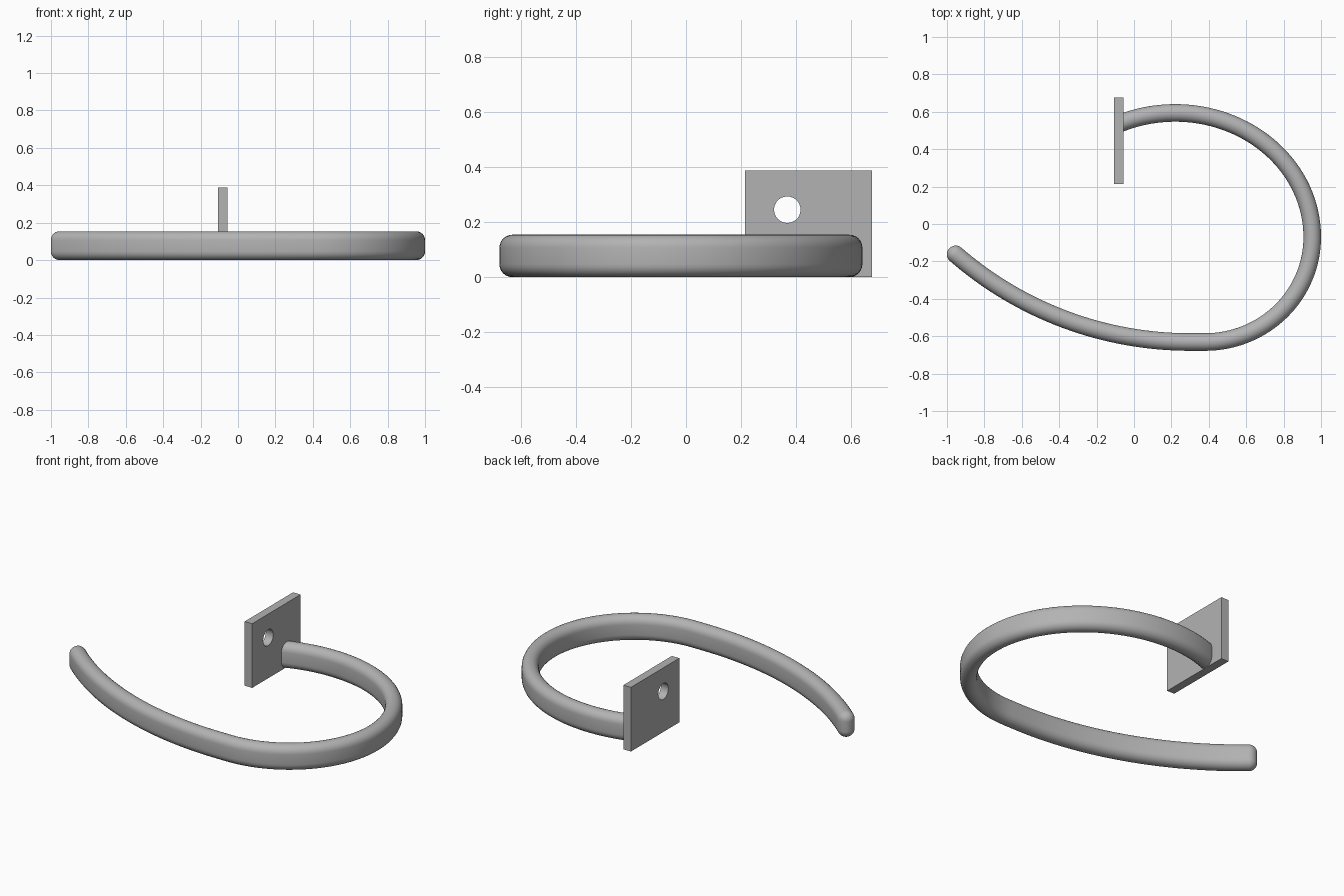
import bpy, bmesh
from math import sin, cos, pi, radians, sqrt
from mathutils import Vector

cube = bpy.data.objects.get("Cube")
if cube:
    bpy.data.objects.remove(cube, do_unlink=True)

# Single grey metal
metal = bpy.data.materials.new("grey metal")
metal.use_nodes = True
grey = (0.45, 0.45, 0.45, 1)
metal.diffuse_color = grey
metal.node_tree.nodes["Principled BSDF"].inputs["Base Color"].default_value = grey

RADIUS = 0.047      # half the bar width
TOP = 0.154         # bar height


def make_object(name, bm):
    bmesh.ops.recalc_face_normals(bm, faces=bm.faces)
    mesh = bpy.data.meshes.new(name)
    bm.to_mesh(mesh)
    bm.free()
    obj = bpy.data.objects.new(name, mesh)
    bpy.context.collection.objects.link(obj)
    mesh.materials.append(metal)
    return obj


def arc(cx, cy, rx, ry, start, end, steps):
    """Points on an elliptical arc, angles in degrees."""
    angles = [radians(start + (end - start) * i / steps) for i in range(steps + 1)]
    return [Vector((cx + rx * cos(a), cy + ry * sin(a), 0)) for a in angles]


def bar_ring(bm, centre, tangent, radius):
    """Upright stadium-shaped section across the path."""
    side = Vector((-tangent.y, tangent.x, 0))
    core = TOP / 2 - RADIUS
    ring = []
    for half, shift in ((0, core), (pi, -core)):
        for i in range(13):
            a = half + pi * i / 12
            height = TOP / 2 + shift + radius * sin(a)
            ring.append(bm.verts.new(centre + side * radius * cos(a) + Vector((0, 0, height))))
    return ring


# Curved hook bar: from the plate round the bend and out along the long arm
path = arc(0.22, -0.07, 0.733, 0.664, 114, 0, 40)
path += arc(0.38, -0.07, 0.573, 0.561, 0, -90, 32)[1:]
path += arc(0.30, 1.28, 1.911, 1.911, -90, -131, 32)

bm = bmesh.new()
rings = []
for i, p in enumerate(path):
    tangent = (path[min(i + 1, len(path) - 1)] - path[max(i - 1, 0)]).normalized()
    rings.append(bar_ring(bm, p, tangent, RADIUS))

# Rounded tip
for i in range(1, 9):
    t = sin(pi / 2 * i / 8.2)
    rings.append(bar_ring(bm, path[-1] + tangent * RADIUS * t, tangent, RADIUS * sqrt(1 - t * t)))

for a, b in zip(rings, rings[1:]):
    for j in range(len(a)):
        k = (j + 1) % len(a)
        bm.faces.new((a[j], a[k], b[k], b[j]))
bm.faces.new(rings[0])
bm.faces.new(rings[-1])
hook = make_object("hook_bar", bm)

# Mounting plate
bm = bmesh.new()
bmesh.ops.create_cube(bm, size=1)
bmesh.ops.scale(bm, vec=(0.05, 0.461, 0.387), verts=bm.verts)
bmesh.ops.translate(bm, vec=(-0.081, 0.4455, 0.1935), verts=bm.verts)
plate = make_object("mounting_plate", bm)

# Screw hole through the plate
bpy.ops.mesh.primitive_cylinder_add(vertices=48, radius=0.048, depth=0.3,
                                    location=(-0.081, 0.368, 0.245), rotation=(0, pi / 2, 0))
cutter = bpy.context.object
cutter.name = "hole_cutter"
cutter.hide_render = True
cut = plate.modifiers.new("screw hole", "BOOLEAN")
cut.object = cutter
cut.solver = "EXACT"
bpy.context.view_layer.objects.active = plate
bpy.ops.object.modifier_apply(modifier=cut.name)
bpy.data.objects.remove(cutter, do_unlink=True)

# Smooth the round surfaces, keep the hard edges
bpy.ops.object.select_all(action="DESELECT")
for obj in (hook, plate):
    obj.select_set(True)
bpy.context.view_layer.objects.active = hook
bpy.ops.object.shade_smooth_by_angle(angle=radians(35))
